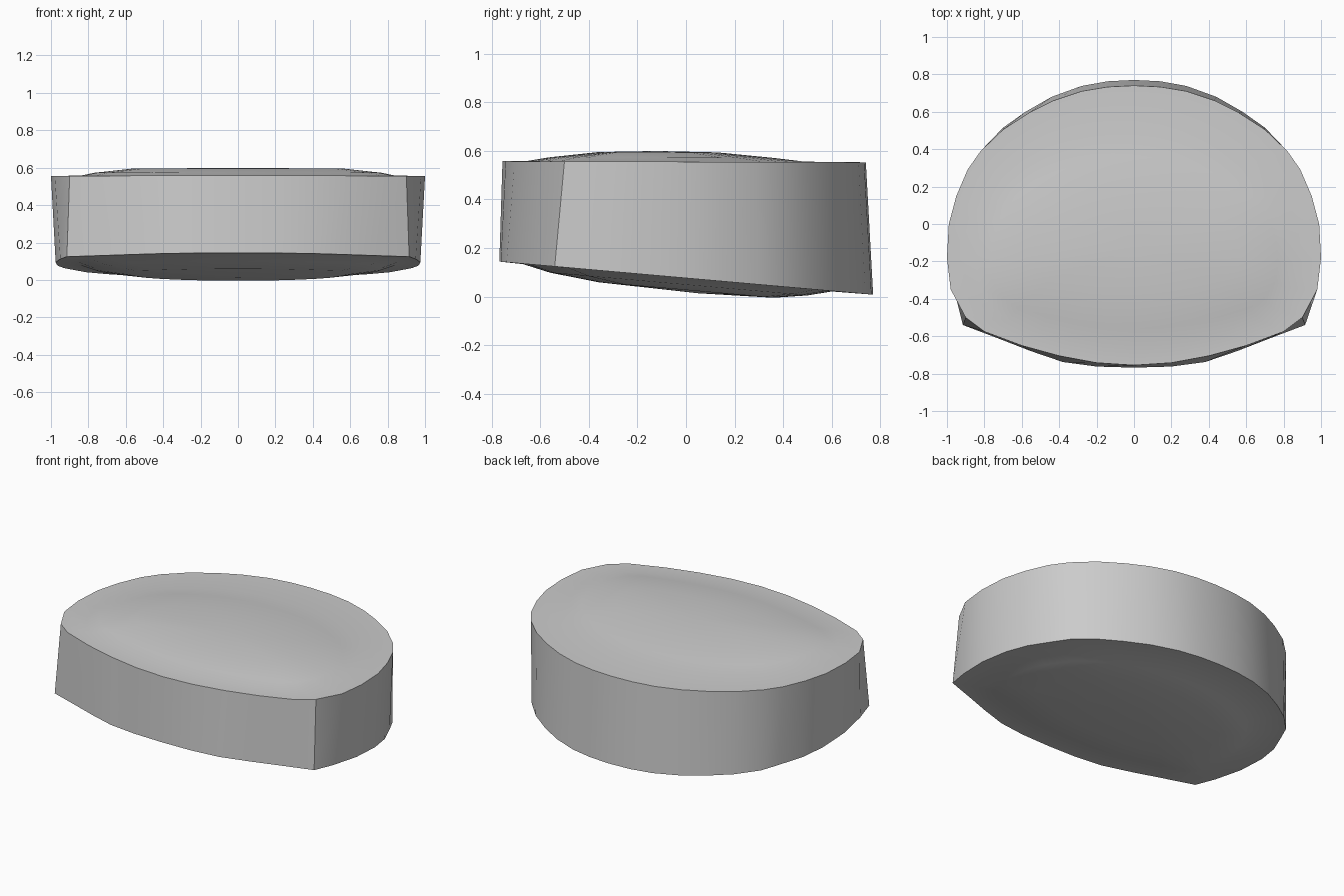
import bpy
import bmesh
import math

cube = bpy.data.objects.get("Cube")
if cube:
    bpy.data.objects.remove(cube)

grey = bpy.data.materials.new("plain grey")
grey.use_nodes = True
grey.diffuse_color = (0.6, 0.6, 0.6, 1)
grey.node_tree.nodes["Principled BSDF"].inputs["Base Color"].default_value = (0.6, 0.6, 0.6, 1)

# Half outlines from the front middle round to the back middle
TOP = [(0, -.755), (.2, -.742), (.4, -.705), (.6, -.65), (.8, -.575), (.9, -.5),
       (.98, -.35), (1, -.18), (.99, 0), (.95, .15), (.89, .29), (.82, .39),
       (.7, .505), (.56, .595), (.43, .66), (.28, .71), (.14, .733), (0, .74)]
BOTTOM = [(0, -.768), (.2, -.762), (.38, -.738), (.55, -.68), (.73, -.61), (.915, -.54),
          (.95, -.4), (.975, -.2), (.965, 0), (.93, .15), (.86, .3), (.81, .4),
          (.7, .515), (.58, .6), (.44, .68), (.28, .738), (.14, .763), (0, .77)]


def mirrored(half):
    return half + [(-x, y) for x, y in half[-2:0:-1]]


def top_z(y):
    return .555 - .003 * y


def bottom_z(y):
    return .0765 - .0885 * y


def add_ring(bm, outline, plane, width=1.0, span=None, lift=0.0):
    """Outline fitted to a width and a front-to-back span, lifted off its plane."""
    lo, hi = outline[0][1], max(y for x, y in outline)
    a, b = span or (lo, hi)
    ring = []
    for x, y in outline:
        yy = a + (y - lo) / (hi - lo) * (b - a)
        ring.append(bm.verts.new((x * width, yy, plane(yy) + lift)))
    return ring


def bridge(bm, first, second):
    n = len(first)
    for i in range(n):
        j = (i + 1) % n
        bm.faces.new((first[i], first[j], second[j], second[i]))


def add_panel(bm, rim, outline, plane, steps, peak):
    """Raised cushion inside a rim, closed with a fan."""
    previous = rim
    for width, span, lift in steps:
        ring = add_ring(bm, outline, plane, width, span, lift)
        bridge(bm, previous, ring)
        previous = ring
    y, lift = peak
    tip = bm.verts.new((0, y, plane(y) + lift))
    for i, v in enumerate(previous):
        bm.faces.new((v, previous[(i + 1) % len(previous)], tip))


bm = bmesh.new()
top, bottom = mirrored(TOP), mirrored(BOTTOM)
upper = add_ring(bm, top, top_z)
lower = add_ring(bm, bottom, bottom_z)
rim_edges = []

# Side wall
bridge(bm, lower, upper)

# Domed top, steep at the front and gentle at the back
add_panel(bm, upper, top, top_z,
          [(.84, (-.65, .49), .002), (.77, (-.56, .36), .017),
           (.57, (-.36, .13), .039)], (-.12, .044))

# Bulged underside
add_panel(bm, lower, bottom, bottom_z,
          [(.87, (-.67, .6), -.002), (.79, (-.56, .5), -.027),
           (.6, (-.36, .36), -.049)], (.05, -.058))

bmesh.ops.recalc_face_normals(bm, faces=bm.faces)

# Crisp edges: both rims and the two front corners
for ring in (upper, lower):
    for i, v in enumerate(ring):
        bm.edges.get((v, ring[(i + 1) % len(ring)])).smooth = False
for i in (5, len(top) - 5):
    bm.edges.get((lower[i], upper[i])).smooth = False

mesh = bpy.data.meshes.new("pad_body")
bm.to_mesh(mesh)
bm.free()
mesh.materials.append(grey)
body = bpy.data.objects.new("pad_body", mesh)
bpy.context.collection.objects.link(body)
for poly in mesh.polygons:
    poly.use_smooth = True
